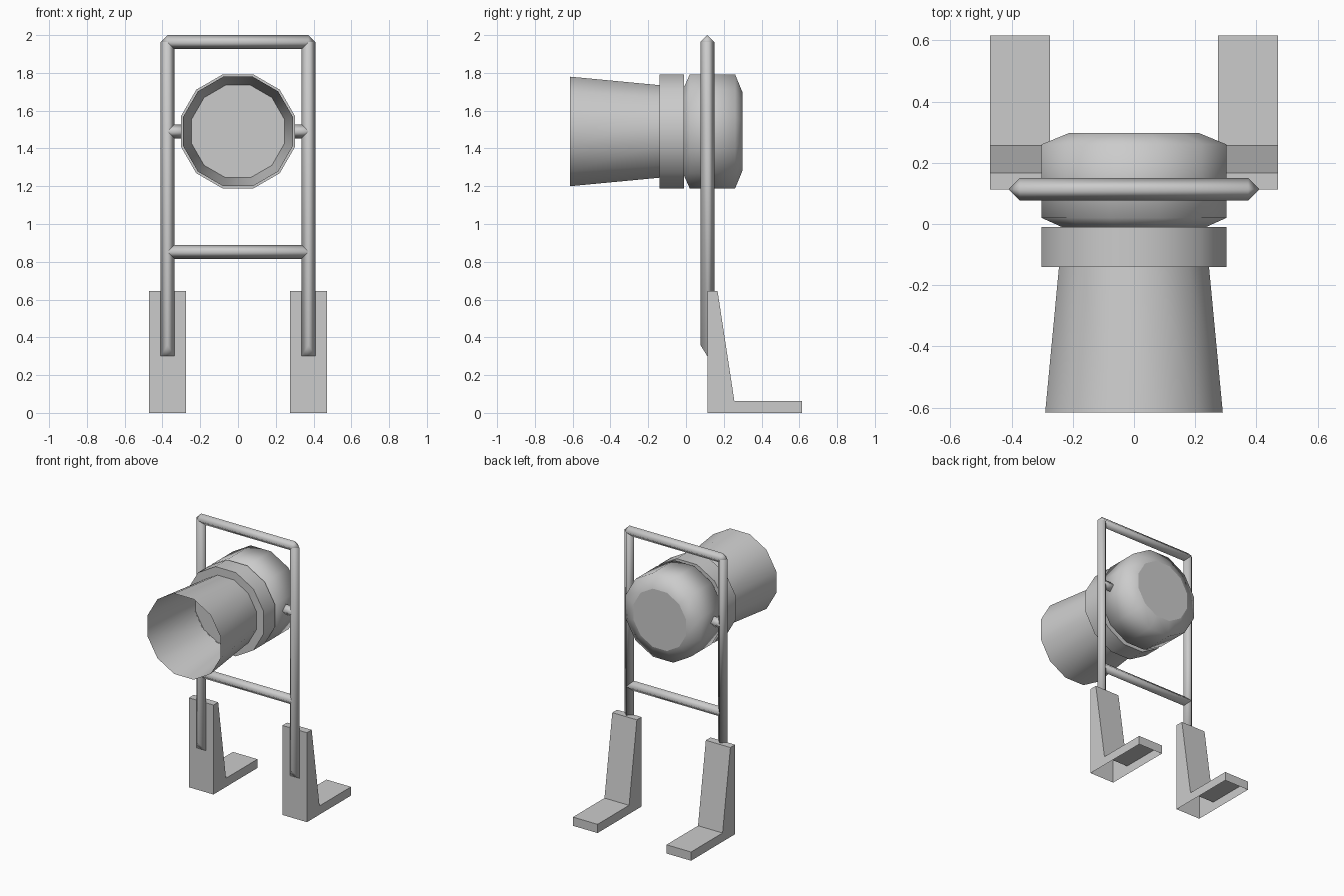
import bpy, bmesh, math
from mathutils import Vector

cube = bpy.data.objects.get("Cube")
if cube:
    bpy.data.objects.remove(cube, do_unlink=True)

# Single plain grey
grey = bpy.data.materials.new("plain_grey")
grey.use_nodes = True
GREY = (0.6, 0.6, 0.6, 1)
grey.diffuse_color = GREY
grey.node_tree.nodes["Principled BSDF"].inputs["Base Color"].default_value = GREY

SIDES = 12
LAMP_Z = 1.49
POST_X, FRAME_Y, ROD = 0.373, 0.113, 0.037


def finish(name, bm):
    mesh = bpy.data.meshes.new(name)
    bm.to_mesh(mesh)
    bm.free()
    mesh.materials.append(grey)
    obj = bpy.data.objects.new(name, mesh)
    bpy.context.collection.objects.link(obj)
    return obj


def lathe(name, profile, cap_start=False, cap_end=False):
    """Twelve-sided turned part along y; profile is (y, flat-to-centre radius)."""
    bm = bmesh.new()
    step = math.tau / SIDES
    rings = []
    for y, flat in profile:
        r = flat / math.cos(step / 2)
        rings.append([bm.verts.new((r * math.cos(step * (i + 0.5)), y,
                                    LAMP_Z + r * math.sin(step * (i + 0.5))))
                      for i in range(SIDES)])
    for a, b in zip(rings, rings[1:]):
        for i in range(SIDES):
            j = (i + 1) % SIDES
            bm.faces.new((a[i], b[i], b[j], a[j]))
    if cap_start:
        bm.faces.new(rings[0])
    if cap_end:
        bm.faces.new(rings[-1][::-1])
    bm.normal_update()
    for f in bm.faces:
        f.smooth = abs(f.normal.y) < 0.95
    return finish(name, bm)


def hull(name, points):
    bm = bmesh.new()
    for p in points:
        bm.verts.new(p)
    bmesh.ops.convex_hull(bm, input=bm.verts[:])
    bmesh.ops.dissolve_limit(bm, angle_limit=0.01, verts=bm.verts[:], edges=bm.edges[:])
    bmesh.ops.recalc_face_normals(bm, faces=bm.faces[:])
    for f in bm.faces:
        f.smooth = True
    return finish(name, bm)


def knuckle(centre):
    """Six points of the octahedral rod end."""
    axes = (Vector((1, 0, 0)), Vector((0, 1, 0)), Vector((0, 0, 1)))
    return [Vector(centre) + s * ROD * a for a in axes for s in (-1, 1)]


def rod(name, a, b):
    return hull(name, knuckle(a) + knuckle(b))


# Lamp: open hood with lens, collar ring and closed rear housing
lathe("lamp_hood", [(-0.615, 0.29), (-0.13, 0.244)])
lathe("lamp_lens", [(-0.135, 0.244), (-0.13, 0.244)], cap_start=True)
lathe("lamp_collar", [(-0.14, 0.244), (-0.14, 0.302), (-0.01, 0.302), (-0.01, 0.235)])
lathe("lamp_housing", [(-0.01, 0.235), (0.02, 0.302), (0.26, 0.302), (0.298, 0.21)],
      cap_start=True, cap_end=True)

# Frame cross bars
TOP_Z = 2 - ROD
for name, z in (("top_bar", TOP_Z), ("lower_bar", 0.853)):
    rod(name, (-POST_X, FRAME_Y, z), (POST_X, FRAME_Y, z))

# Leg side outline (y, z), running from bottom front round to bottom back
LEG = [(0.113, 0), (0.113, 0.645), (0.167, 0.645), (0.256, 0.063), (0.615, 0.063), (0.615, 0)]

for side, label in ((1, "left"), (-1, "right")):
    x = side * POST_X
    # Post with a slanted foot
    foot = [(x - ROD, FRAME_Y, 0.3), (x + ROD, FRAME_Y, 0.3),
            (x, FRAME_Y - ROD, 0.36), (x, FRAME_Y + ROD, 0.24)]
    hull(label + "_post", knuckle((x, FRAME_Y, TOP_Z)) + foot)

    # Pivot pin between post and housing
    rod(label + "_pivot", (x, FRAME_Y, LAMP_Z), (side * 0.29, FRAME_Y, LAMP_Z))

    # Hollow leg, open underneath
    bm = bmesh.new()
    near, far = ([bm.verts.new((x + dx, y, z)) for y, z in LEG] for dx in (-0.098, 0.098))
    for i in range(len(LEG) - 1):
        bm.faces.new((near[i], near[i + 1], far[i + 1], far[i]))
    bm.faces.new(near[::-1])
    bm.faces.new(far)
    bmesh.ops.recalc_face_normals(bm, faces=bm.faces[:])
    finish(label + "_leg", bm)
